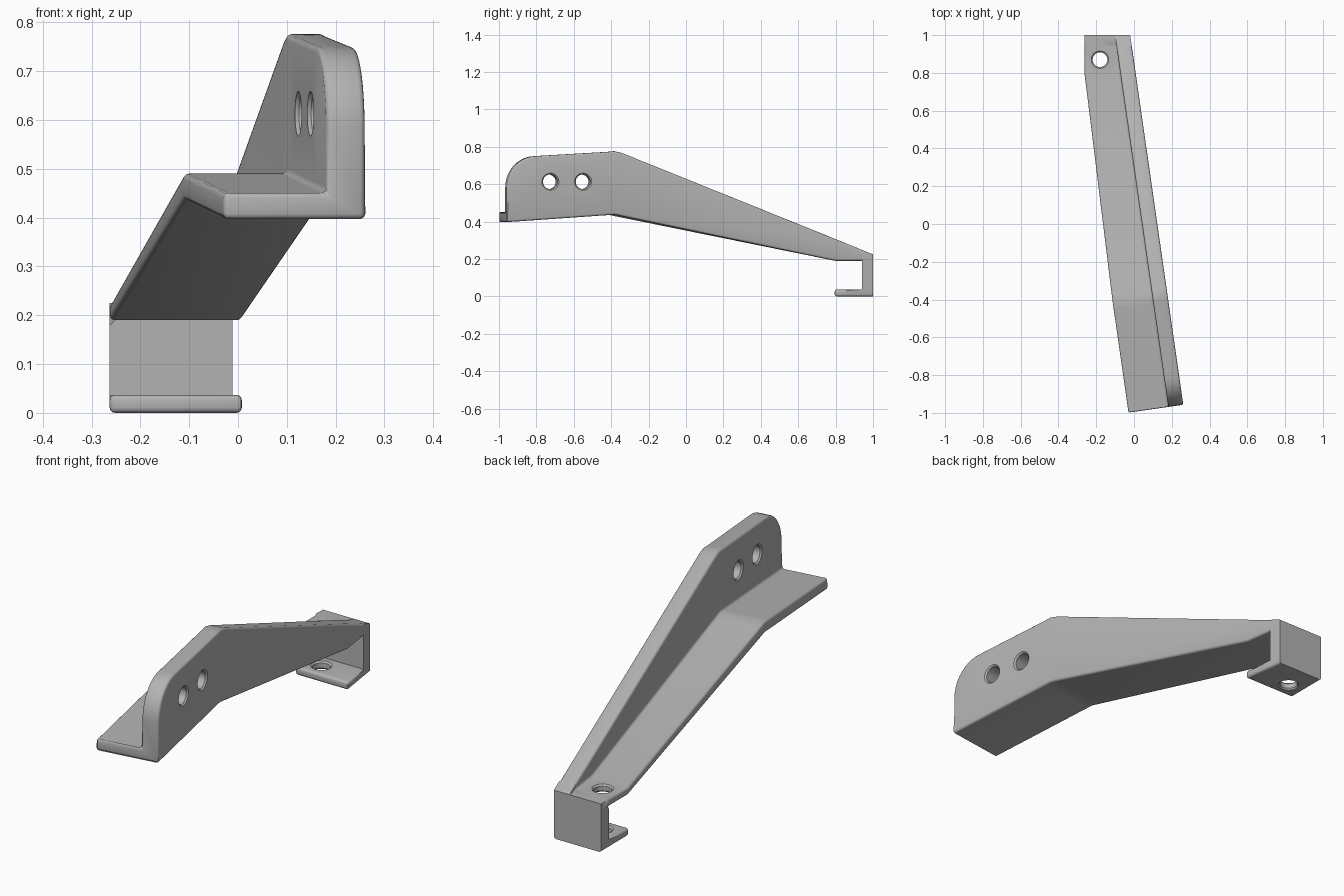
import bpy, bmesh, math
from mathutils import Vector

cube = bpy.data.objects.get("Cube")
if cube:
    bpy.data.objects.remove(cube, do_unlink=True)

SLOPE = 0.1436                      # plan skew of the arm
YAW = math.atan(SLOPE)
WEB = 0.08                          # upright web thickness
BACK_PLATE, LIP_FRONT, LIP_TOP = 0.94, 0.795, 0.037

grey = bpy.data.materials.new("satin grey")
grey.use_nodes = True
grey.diffuse_color = (0.45, 0.45, 0.45, 1)
grey.node_tree.nodes["Principled BSDF"].inputs["Base Color"].default_value = (0.45, 0.45, 0.45, 1)


def outer_x(y):
    return 0.26 - SLOPE * (y + 0.95)


def lerp(points, y):
    for (y0, v0), (y1, v1) in zip(points, points[1:]):
        if y <= y1:
            return v0 + (v1 - v0) * (y - y0) / (y1 - y0)
    return points[-1][1]


# Height and width of the arm along its length
flange_bottom = [(-0.957, 0.397), (-0.38, 0.437), (0.8, 0.19), (1, 0.19)]
flange_top = [(-0.957, 0.45), (-0.38, 0.49), (0.8, 0.225), (1, 0.225)]
flange_width = [(-0.957, 0.293), (-0.38, 0.293), (0.8, 0.271), (1, 0.243)]
skew = [(-0.957, YAW), (-0.38, YAW), (0.8, 0), (1, 0)]

# Web top line: rounded nose, shallow crest, long slope to the rear
crest = []
for i in range(11):
    a = math.pi / 2 * i / 10
    crest.append((-0.80 - 0.157 * math.cos(a), 0.58 + 0.17 * math.sin(a)))
crest += [(-0.41, 0.773), (-0.38, 0.776), (-0.34, 0.766),
          (0.8, 0.306), (BACK_PLATE, 0.249), (1, 0.225)]


def section(bm, y, top):
    """One L-shaped cross-section of the arm."""
    a = lerp(skew, y)
    inward = Vector((-math.cos(a), -math.sin(a), 0))
    base = Vector((outer_x(y), y, 0))
    low, high = lerp(flange_bottom, y), lerp(flange_top, y)
    web = WEB if a > 0 else WEB / math.cos(YAW)
    wide = lerp(flange_width, y)
    shape = [(0, low), (0, top), (web, top), (web, high), (wide, high), (wide, low)]
    return [bm.verts.new(base + inward * d + Vector((0, 0, z))) for d, z in shape]


# Arm: loft the sections
bm = bmesh.new()
rings = [section(bm, y, z) for y, z in crest]
for r0, r1 in zip(rings, rings[1:]):
    for k in range(6):
        n = (k + 1) % 6
        under = bm.faces.new((r0[k], r0[n], r1[n], r1[k]))
bm.faces.new(rings[0])
bm.faces.new(rings[-1][::-1])


def extrude(face):
    out = bmesh.ops.extrude_face_region(bm, geom=[face])["geom"]
    bmesh.ops.delete(bm, geom=[face], context="FACES_ONLY") if face.is_valid else None
    new = [g for g in out if isinstance(g, bmesh.types.BMFace)][0]
    return new


# Rear hook: drop the back plate, then push the lip forward
for z in (LIP_TOP, 0):
    under = extrude(under)
    for v in under.verts:
        v.co.z = z
lip = next(f for f in bm.faces if all(abs(v.co.y - BACK_PLATE) < 1e-4 and v.co.z < LIP_TOP + 1e-4
                                      for v in f.verts))
lip = extrude(lip)
for v in lip.verts:
    v.co.y = LIP_FRONT
    if v.co.x > -0.1:
        v.co.x = outer_x(LIP_FRONT)

bmesh.ops.remove_doubles(bm, verts=bm.verts, dist=1e-5)
bmesh.ops.recalc_face_normals(bm, faces=bm.faces)


# Soften the edges, leaving the rear corner crisp
def softened(e):
    mid = (e.verts[0].co + e.verts[1].co) / 2
    return (len(e.link_faces) == 2 and e.calc_face_angle() > math.radians(35)
            and not (mid.y > 0.92 and mid.z > 0.05) and mid.y < 0.99)


bmesh.ops.bevel(bm, geom=[e for e in bm.edges if softened(e)], offset=0.011,
                offset_type="OFFSET", segments=3, profile=0.5, affect="EDGES",
                clamp_overlap=False)
mesh = bpy.data.meshes.new("bracket_arm")
bm.to_mesh(mesh)
bm.free()
bracket = bpy.data.objects.new("bracket_arm", mesh)
bpy.context.collection.objects.link(bracket)
mesh.materials.append(grey)


def drill(center, axis, thick, radius=0.039, flare=0.007, sides=32):
    """Cut a hole with chamfered rims through a plate."""
    h = thick / 2
    rings = [(-h - 0.01, radius + flare), (-h, radius + flare), (-h + flare, radius),
             (h - flare, radius), (h, radius + flare), (h + 0.01, radius + flare)]
    turn = Vector((0, 0, 1)).rotation_difference(Vector(axis))
    bm = bmesh.new()
    loops = []
    for d, r in rings:
        loops.append([bm.verts.new(Vector(center) + turn @ Vector(
            (r * math.cos(math.tau * i / sides), r * math.sin(math.tau * i / sides), d)))
            for i in range(sides)])
    for a, b in zip(loops, loops[1:]):
        for i in range(sides):
            j = (i + 1) % sides
            bm.faces.new((a[i], a[j], b[j], b[i]))
    bm.faces.new(loops[0][::-1])
    bm.faces.new(loops[-1])
    me = bpy.data.meshes.new("hole_cutter")
    bm.to_mesh(me)
    bm.free()
    cutter = bpy.data.objects.new("hole_cutter", me)
    cutter.hide_render = True
    bpy.context.collection.objects.link(cutter)
    mod = bracket.modifiers.new("hole", "BOOLEAN")
    mod.operation, mod.solver, mod.object = "DIFFERENCE", "EXACT", cutter
    bpy.ops.object.modifier_apply(modifier=mod.name)
    bpy.data.objects.remove(cutter, do_unlink=True)


bpy.ops.object.select_all(action="DESELECT")
bracket.select_set(True)
bpy.context.view_layer.objects.active = bracket

# Two bolt holes in the web, one through the rear hook
normal = Vector((math.cos(YAW), math.sin(YAW), 0))
for y in (-0.725, -0.55):
    drill(Vector((outer_x(y), y, 0.613)) - normal * WEB / 2, normal, WEB)
for z, thick in ((0.2075, 0.035), (LIP_TOP / 2, LIP_TOP)):
    drill((-0.18, 0.87, z), (0, 0, 1), thick)

bpy.ops.object.shade_smooth_by_angle(angle=math.radians(32))
